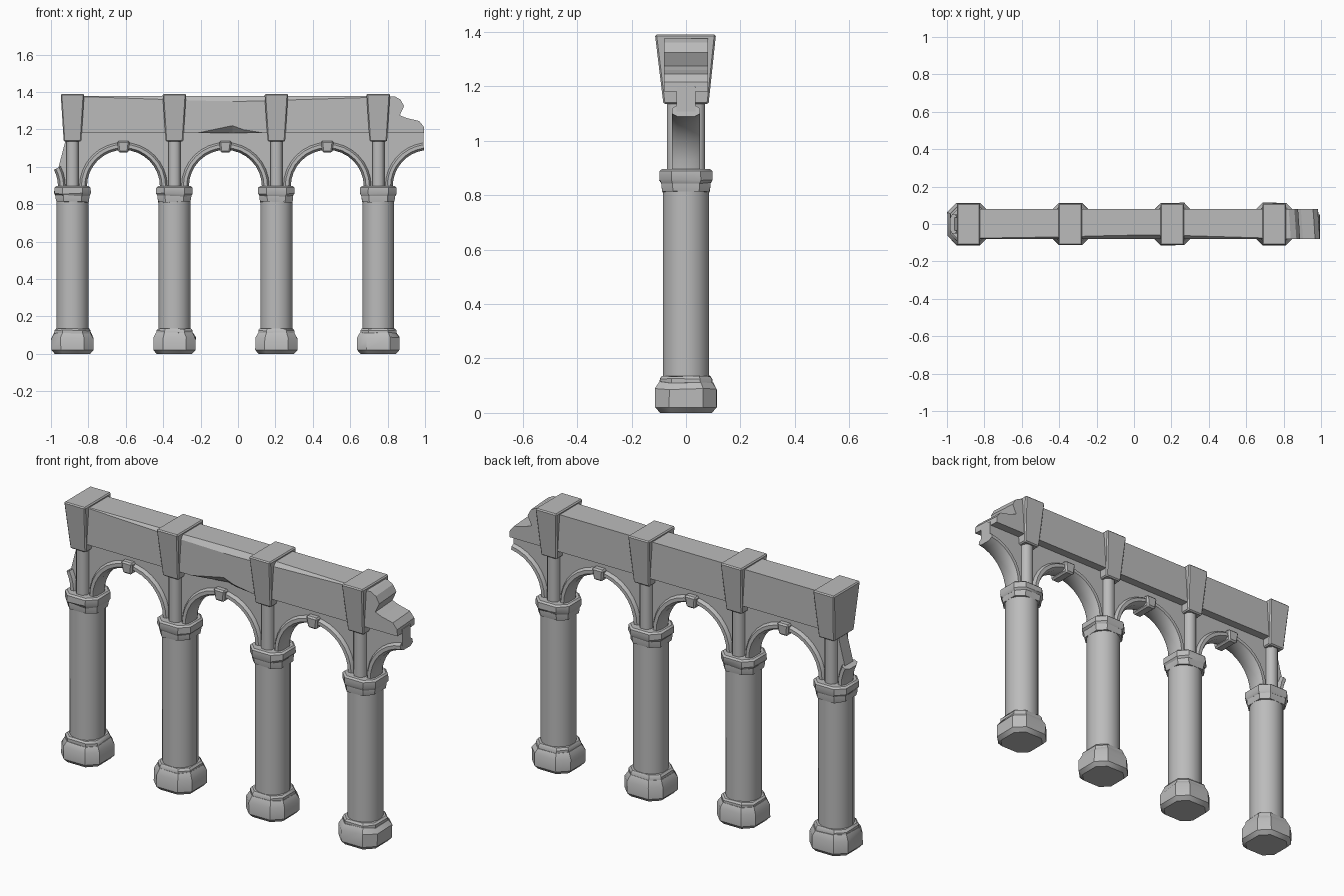
import bpy, bmesh, math, random
from mathutils import Vector

random.seed(4)
if "Cube" in bpy.data.objects:
    bpy.data.objects.remove(bpy.data.objects["Cube"])

stone = bpy.data.materials.new("grey stone")
stone.use_nodes = True
GREY = (0.5, 0.5, 0.5, 1)
stone.diffuse_color = GREY
stone.node_tree.nodes["Principled BSDF"].inputs["Base Color"].default_value = GREY

SPACING, SPRING = 0.545, 0.895
PIERS = [-0.885 + SPACING * i for i in range(4)]
ARCH_R = 0.215


def loft(name, rings, smooth=None, bevel=0):
    """Skin a list of equal-length point rings and cap both ends."""
    bm = bmesh.new()
    rows = [[bm.verts.new(p) for p in ring] for ring in rings]
    n = len(rows[0])
    for a, b in zip(rows, rows[1:]):
        for i in range(n):
            j = (i + 1) % n
            bm.faces.new((a[i], a[j], b[j], b[i]))
    bm.faces.new(rows[0][::-1])
    bm.faces.new(rows[-1])
    bmesh.ops.recalc_face_normals(bm, faces=bm.faces)
    if bevel:
        bmesh.ops.bevel(bm, geom=bm.edges[:], offset=bevel, segments=1, affect='EDGES')
    mesh = bpy.data.meshes.new(name)
    bm.to_mesh(mesh)
    bm.free()
    mesh.materials.append(stone)
    obj = bpy.data.objects.new(name, mesh)
    bpy.context.collection.objects.link(obj)
    if smooth:
        bpy.ops.object.select_all(action='DESELECT')
        obj.select_set(True)
        bpy.context.view_layer.objects.active = obj
        bpy.ops.object.shade_smooth_by_angle(angle=math.radians(smooth))
    return obj


def octagon(x, half, z, cut=0.55, jitter=0.0):
    """Square ring with cut corners; cut is the flat's share of the side."""
    c = half * cut
    pts = [(half, -c), (half, c), (c, half), (-c, half),
           (-half, c), (-half, -c), (-c, -half), (c, -half)]
    wob = lambda: random.uniform(-jitter, jitter)
    return [(x + px + wob() * 0.3, py + wob() * 0.3, z + wob()) for px, py in pts]


def disc(x, r, z, sides=16):
    return [(x + r * math.cos(math.tau * (i + 0.5) / sides),
             r * math.sin(math.tau * (i + 0.5) / sides), z) for i in range(sides)]


def block(x, hx, y0, y1, z):
    return [(x - hx, y0, z), (x + hx, y0, z), (x + hx, y1, z), (x - hx, y1, z)]


def arc(cx, start, end, steps, r=ARCH_R):
    angles = [math.radians(start + (end - start) * i / steps) for i in range(steps + 1)]
    return [(cx + r * math.cos(a), SPRING + r * math.sin(a)) for a in angles]


def slab(name, outline, half):
    return loft(name, [[(x, y, z) for x, z in outline] for y in (-half, half)])


# Columns: foot, collar, shaft, capital, pilaster and bracket block
for x in PIERS:
    loft("column_foot", [octagon(x, 0.095, 0), octagon(x, 0.113, 0.02),
                         octagon(x, 0.113, 0.085, jitter=0.006),
                         octagon(x, 0.098, 0.112, jitter=0.004)], 35)
    loft("column_collar", [octagon(x, 0.096, 0.1), octagon(x, 0.096, 0.124, jitter=0.003),
                           octagon(x, 0.088, 0.135, jitter=0.002)], 35)
    loft("column_shaft", [disc(x, 0.087, 0.12), disc(x, 0.087, 0.83)], 40)
    loft("capital_lower", [octagon(x, 0.086, 0.812, jitter=0.003),
                           octagon(x, 0.09, 0.835, jitter=0.003),
                           octagon(x, 0.09, 0.86)], 35)
    loft("capital_upper", [octagon(x, 0.09, 0.845, jitter=0.004),
                           octagon(x, 0.098, 0.857, jitter=0.003),
                           octagon(x, 0.097, 0.888), octagon(x, 0.088, 0.896)], 35)
    loft("pilaster", [[(x + px * 0.032, py * 0.07, z) for px, py in
                       ((1, -.75), (1, .75), (.5, 1), (-.5, 1),
                        (-1, .75), (-1, -.75), (-.5, -1), (.5, -1))]
                      for z in (0.88, 1.16)], 50)
    loft("bracket_block", [block(x, 0.047, -0.083, 0.083, 1.135),
                           block(x, 0.063, -0.114, 0.11, 1.39)], 30, bevel=0.006)

# Arch centres, including the broken half arches at both ends
middles = [x + SPACING / 2 for x in PIERS]
left_stub = PIERS[0] - SPACING / 2
spans = [(m, 180, 0, 16) for m in middles[:3]]
spans += [(middles[3], 180, 98, 8), (left_stub, 27, 0, 3)]

# Spandrel wall above the arches
outline = arc(left_stub, 25, 0, 3)
for m, start, end, steps in spans[:4]:
    outline += arc(m, start, end, steps)
outline += [(0.992, 1.2), (-0.9, 1.2), (-0.925, 1.13)]
slab("spandrel_wall", outline, 0.035)

# Rounded arch mouldings
section = [(-0.02, -0.03), (-0.02, 0.03), (-0.008, 0.052), (0.01, 0.052),
           (0.02, 0.038), (0.02, -0.038), (0.01, -0.052), (-0.008, -0.052)]
for m, start, end, steps in spans:
    rings = []
    for px, pz in arc(m, start, end, steps, 1.0):
        dx, dz = px - m, pz - SPRING
        rings.append([(m + dx * (ARCH_R + r), y, SPRING + dz * (ARCH_R + r))
                      for r, y in section])
    loft("arch_moulding", rings, 50)

# Arch keystones
for m in middles[:3]:
    loft("arch_keystone", [block(m, 0.026, -0.062, 0.062, 1.075),
                           block(m, 0.034, -0.066, 0.066, 1.138)], 30, bevel=0.008)

# Lintel with a worn front edge and a chip in the lower front edge
# Each station: x, front top height, top edge setback, chip height
stations = [(-0.87, 1.376, 0.0, 0), (-0.34, 1.358, 0.008, 0), (-0.22, 1.354, 0.012, 0),
            (-0.03, 1.35, 0.016, 0.04), (0.03, 1.35, 0.016, 0.018), (0.14, 1.352, 0.016, 0),
            (0.205, 1.355, 0.016, 0), (0.75, 1.372, 0.0, 0), (0.81, 1.374, 0.0, 0)]
loft("lintel", [[(x, 0.08, 1.18), (x, 0.08, 1.378), (x, -0.076 + back, 1.378),
                 (x, -0.08, top), (x, -0.08, 1.18 + chip), (x, -0.08 + chip, 1.18)]
                for x, top, back, chip in stations])

# Broken end of the lintel
jagged = [(0.78, 1.18), (0.992, 1.18), (0.99, 1.215), (0.965, 1.245), (0.9, 1.26),
          (0.862, 1.275), (0.885, 1.325), (0.865, 1.36), (0.835, 1.376), (0.78, 1.376)]
loft("broken_lintel_end", [[(x + shift * (x > 0.8), y, z) for x, z in jagged]
                           for y, shift in ((-0.08, 0.003), (0, -0.002), (0.08, -0.008))])
